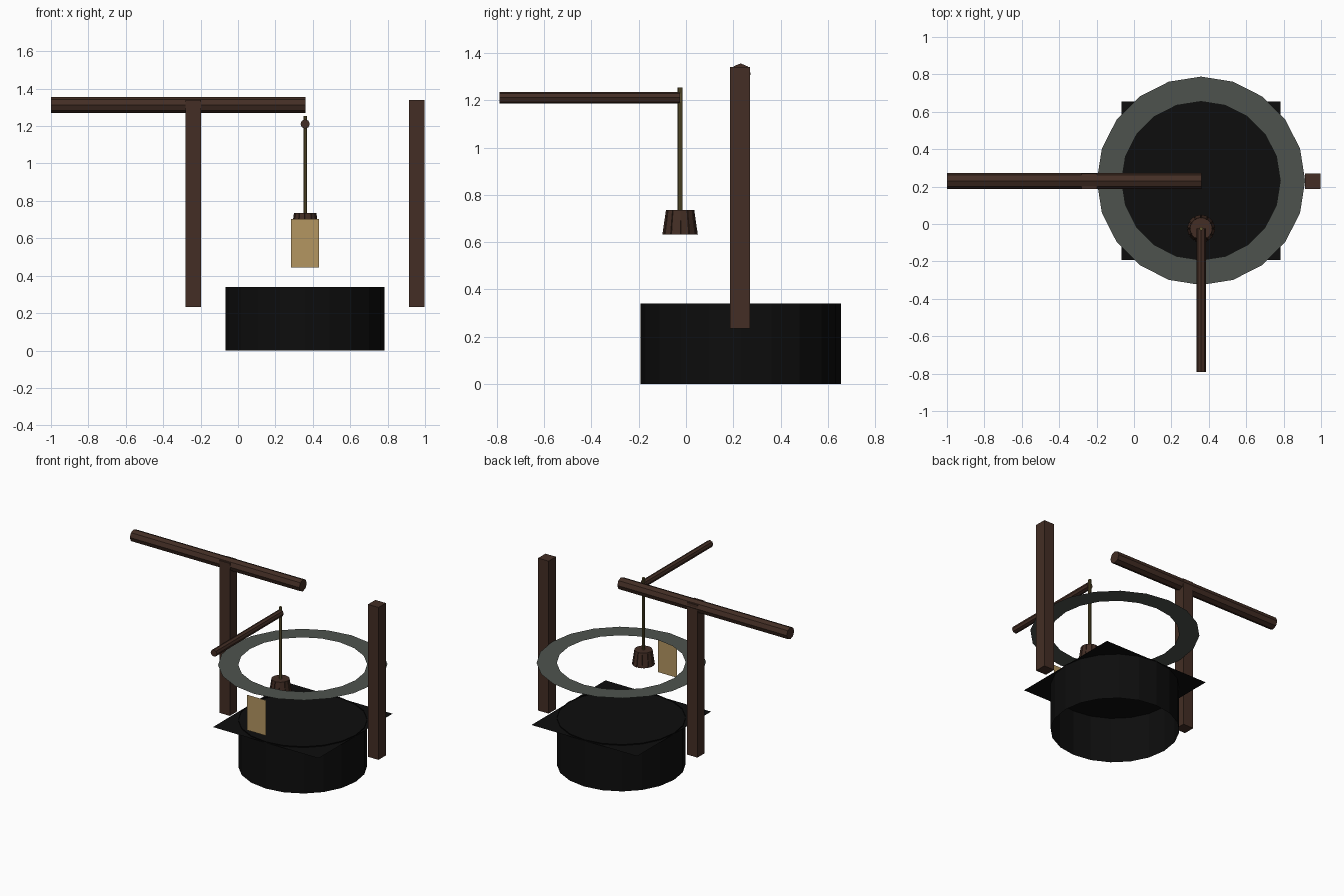
import bpy, bmesh, math
from mathutils import Vector

cube = bpy.data.objects.get("Cube")
if cube:
    bpy.data.objects.remove(cube, do_unlink=True)


def material(name, r, g, b):
    m = bpy.data.materials.new(name)
    m.use_nodes = True
    m.diffuse_color = (r, g, b, 1)
    bsdf = next(n for n in m.node_tree.nodes if n.type == "BSDF_PRINCIPLED")
    bsdf.inputs["Base Color"].default_value = (r, g, b, 1)
    bsdf.inputs["Roughness"].default_value = 0.9
    return m


WOOD = material("dark wood", 0.056, 0.027, 0.018)
STONE = material("grey stone", 0.076, 0.086, 0.076)
BLACK = material("black", 0.004, 0.004, 0.004)
PAPER = material("tan board", 0.456, 0.305, 0.12)
ROPE = material("olive rope", 0.127, 0.098, 0.032)


def finish(name, bm, mat):
    bmesh.ops.recalc_face_normals(bm, faces=bm.faces)
    mesh = bpy.data.meshes.new(name)
    bm.to_mesh(mesh)
    bm.free()
    mesh.materials.append(mat)
    ob = bpy.data.objects.new(name, mesh)
    bpy.context.collection.objects.link(ob)
    return ob


def loft(name, loops, mat, cap=True):
    """Join rings of points with quads, optionally closing both ends."""
    bm = bmesh.new()
    rings = [[bm.verts.new(p) for p in loop] for loop in loops]
    n = len(rings[0])
    for a, b in zip(rings, rings[1:]):
        for i in range(n):
            j = (i + 1) % n
            bm.faces.new((a[i], a[j], b[j], b[i]))
    if cap:
        bm.faces.new(rings[0])
        bm.faces.new(rings[-1])
    return finish(name, bm, mat)


def circle(x, y, z, r, sides=20):
    steps = [math.tau * i / sides for i in range(sides)]
    return [(x + r * math.cos(a), y + r * math.sin(a), z) for a in steps]


def rod(name, start, end, r, mat, sides=8):
    """Polygonal rod between two points."""
    start, end = Vector(start), Vector(end)
    turn = (end - start).to_track_quat("Z", "Y")
    profile = [turn @ Vector(p) for p in circle(0, 0, 0, r, sides)]
    return loft(name, [[p + c for p in profile] for c in (start, end)], mat)


def box(name, centre, size, mat):
    bm = bmesh.new()
    bmesh.ops.create_cube(bm, size=1)
    bmesh.ops.scale(bm, vec=size, verts=bm.verts)
    bmesh.ops.translate(bm, vec=centre, verts=bm.verts)
    return finish(name, bm, mat)


def sheet(name, corners, mat):
    bm = bmesh.new()
    bm.faces.new([bm.verts.new(p) for p in corners])
    return finish(name, bm, mat)


CX, CY, R = 0.358, 0.231, 0.424

# Well shaft, open at both ends, with a square water sheet near its top
loft("well_shaft", [circle(CX, CY, z, R) for z in (0, 0.34)], BLACK, cap=False)
sheet("water_sheet", [(CX + sx * R, CY + sy * R, 0.333)
                      for sx, sy in ((-1, -1), (1, -1), (1, 1), (-1, 1))], BLACK)

# Flat stone rim
loft("stone_rim", [circle(CX, CY, 0.738, r) for r in (0.424, 0.557)], STONE, cap=False)

# Two posts and the cross beam
for side, name in ((-1, "right_post"), (1, "left_post")):
    box(name, (CX + side * 0.597, CY - 0.002, 0.787), (0.084, 0.084, 1.106), WOOD)
rod("cross_beam", (-1, CY, 1.313), (0.36, CY, 1.313), 0.043, WOOD)

# Handle bar and hanging rope
HX, HY = 0.359, -0.025
rod("handle_bar", (HX, -0.79, 1.211), (HX, HY, 1.211), 0.025, WOOD)
rod("rope", (HX, HY, 0.735), (HX, HY, 1.255), 0.01, ROPE)


# Bucket of upright staves with narrow grooves between them
def stave_loop(z, r, staves=12):
    points = []
    for i in range(staves):
        for offset, depth in ((0.08, 1), (0.92, 1), (0.94, 0.93), (1.06, 0.93)):
            a = math.tau * (i + offset) / staves
            points.append((HX + r * depth * math.cos(a), HY + r * depth * math.sin(a), z))
    return points


loft("bucket", [stave_loop(0.632, 0.075), stave_loop(0.735, 0.06)], WOOD)

# Hanging notice board
sheet("notice_board", [(x, -0.3, z) for x, z in
                       ((0.283, 0.445), (0.434, 0.445), (0.434, 0.702), (0.283, 0.702))], PAPER)
